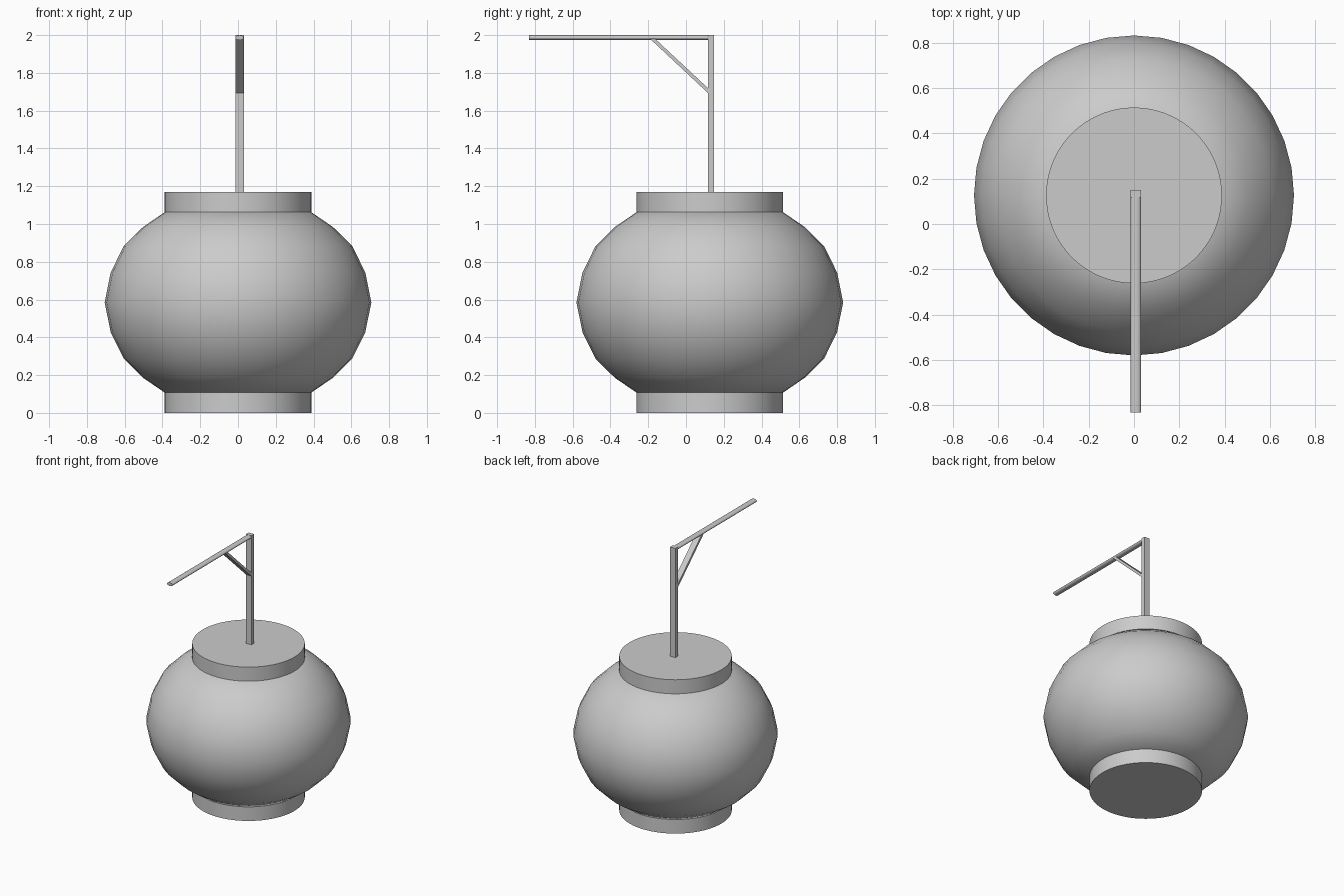
import bpy, bmesh, math
from mathutils import Matrix

if "Cube" in bpy.data.objects:
    bpy.data.objects.remove(bpy.data.objects["Cube"])

CY = 0.126   # lantern axis in y
PX = 0.008   # bracket centre in x
W = 0.045    # bracket width


def finish(name, bm, smooth_angle=None):
    bmesh.ops.recalc_face_normals(bm, faces=bm.faces)
    me = bpy.data.meshes.new(name)
    bm.to_mesh(me)
    bm.free()
    ob = bpy.data.objects.new(name, me)
    bpy.context.collection.objects.link(ob)
    if smooth_angle:
        bpy.ops.object.select_all(action='DESELECT')
        ob.select_set(True)
        bpy.context.view_layer.objects.active = ob
        bpy.ops.object.shade_smooth_by_angle(angle=math.radians(smooth_angle))
    return ob


def lathe(name, profile, sides, angle):
    bm = bmesh.new()
    rings = []
    for r, z in profile:
        rings.append([bm.verts.new((r * math.sin(2 * math.pi * i / sides),
                                    CY + r * math.cos(2 * math.pi * i / sides), z))
                      for i in range(sides)])
    for a, b in zip(rings, rings[1:]):
        for i in range(sides):
            j = (i + 1) % sides
            bm.faces.new((a[i], a[j], b[j], b[i]))
    bm.faces.new(rings[0])
    bm.faces.new(rings[-1])
    return finish(name, bm, angle)


def plank(name, outline):
    """Extrude a (y, z) outline across the bracket width."""
    bm = bmesh.new()
    face = bm.faces.new([bm.verts.new((PX - W / 2, y, z)) for y, z in outline])
    ext = bmesh.ops.extrude_face_region(bm, geom=[face])
    verts = [v for v in ext['geom'] if isinstance(v, bmesh.types.BMVert)]
    bmesh.ops.translate(bm, verts=verts, vec=(W, 0, 0))
    return finish(name, bm)


# Round paper body, mirrored about its equator
MID = 0.585
half = [(0.386, 0.479), (0.503, 0.399), (0.605, 0.298), (0.674, 0.158)]
body = [(r, MID - h) for r, h in half] + [(0.706, MID)] + [(r, MID + h) for r, h in reversed(half)]
lathe("lantern_body", body, 36, 40)

# Rims above and below
lathe("bottom_rim", [(0.388, 0.0), (0.388, 0.107)], 72, 40)
lathe("top_rim", [(0.388, 1.063), (0.388, 1.17)], 72, 40)

# Hanging bracket: post and diagonal brace
plank("post", [(0.117, 1.165), (0.149, 1.165), (0.149, 2.0), (0.117, 2.0)])
plank("brace", [(-0.19, 1.98), (-0.163, 1.98), (0.12, 1.716), (0.12, 1.69)])

# Flattened round arm
y0, y1 = -0.831, 0.12
bm = bmesh.new()
mat = (Matrix.Translation((PX, (y0 + y1) / 2, 1.9865)) @ Matrix.Diagonal((1, 1, 0.58, 1))
       @ Matrix.Rotation(math.pi / 2, 4, 'X'))
bmesh.ops.create_cone(bm, cap_ends=True, segments=24, radius1=W / 2, radius2=W / 2,
                      depth=y1 - y0, matrix=mat)
finish("arm", bm, 40)
